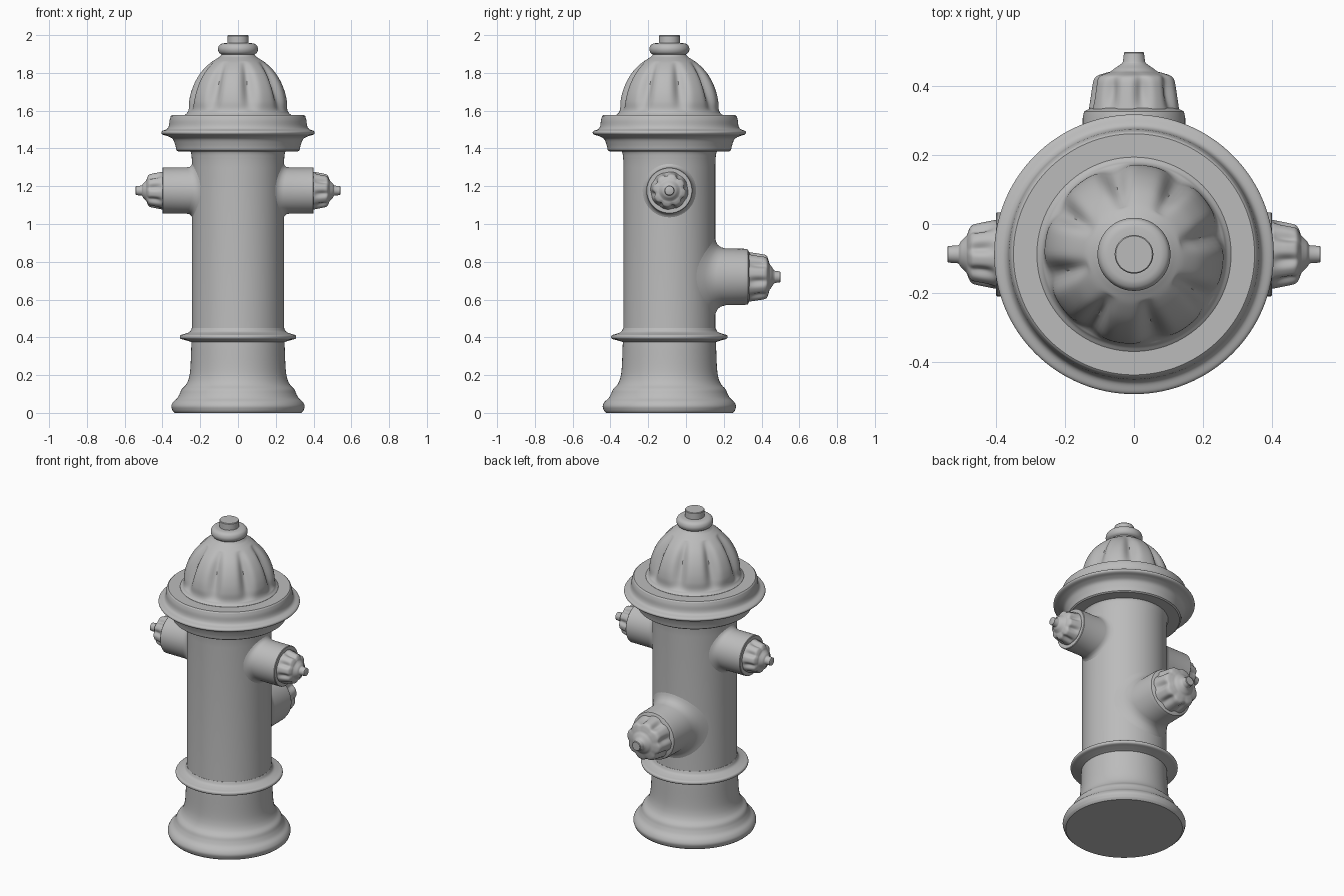
import bpy, bmesh, math
from mathutils import Vector

SEG = 128
CY = -0.088          # hydrant axis sits slightly towards the front
X, Y, Z = Vector((1, 0, 0)), Vector((0, 1, 0)), Vector((0, 0, 1))

paint = bpy.data.materials.new("grey_paint")
paint.diffuse_color = (0.5, 0.5, 0.5, 1)


def curve(pts, n=5):
    """Smooth spline through (radius, height) points."""
    p = [Vector(q) for q in pts]
    p = [2 * p[0] - p[1]] + p + [2 * p[-1] - p[-2]]
    out = []
    for i in range(1, len(p) - 2):
        a, b, c, d = p[i - 1:i + 3]
        for k in range(n):
            t = k / n
            out.append(tuple(0.5 * (2 * b + (c - a) * t + (2 * a - 5 * b + 4 * c - d) * t * t
                                    + (3 * b - a - 3 * c + d) * t ** 3)))
    return out + [tuple(pts[-1])]


def lathe(name, prof, origin=(0, CY, 0), axes=(X, Y, Z), flute=None, saddle=(), angle=35):
    """Revolve a profile; flute = (count, phase, depth, h0, h1, power).
    saddle rings hug the round barrel so that a nozzle blends into it."""
    bm = bmesh.new()
    o = Vector(origin)
    e1, e2, e3 = axes
    rings = []
    for i, (r, h) in enumerate(list(saddle) + list(prof)):
        ring = []
        for s in range(SEG):
            a = 2 * math.pi * s / SEG
            rr, hh = r, h
            if i < len(saddle):
                hh = h + math.sqrt(0.243 ** 2 - (r * math.cos(a)) ** 2)
            elif flute:
                n, ph, depth, h0, h1, pw = flute
                t = (h - h0) / (h1 - h0)
                if 0 < t < 1:
                    rr -= depth * math.sin(math.pi * t) ** 0.7 * (0.5 + 0.5 * math.cos(n * (a - ph))) ** pw
            ring.append(bm.verts.new(o + e1 * rr * math.cos(a) + e2 * rr * math.sin(a) + e3 * hh))
        rings.append(ring)
    for p, q in zip(rings, rings[1:]):
        for s in range(SEG):
            t = (s + 1) % SEG
            bm.faces.new((p[s], p[t], q[t], q[s]))
    bm.faces.new(rings[-1])
    if not saddle:
        bm.faces.new(rings[0])
    bmesh.ops.recalc_face_normals(bm, faces=bm.faces)
    # make sure open shells face outward
    f = max(bm.faces, key=lambda g: (g.calc_center_median() - o).dot(e3))
    if f.normal.dot(e3) < 0:
        bmesh.ops.reverse_faces(bm, faces=bm.faces)
    me = bpy.data.meshes.new(name)
    bm.to_mesh(me)
    bm.free()
    me.materials.append(paint)
    ob = bpy.data.objects.new(name, me)
    bpy.context.collection.objects.link(ob)
    bpy.ops.object.select_all(action='DESELECT')
    ob.select_set(True)
    bpy.context.view_layer.objects.active = ob
    bpy.ops.object.shade_smooth_by_angle(angle=math.radians(angle))
    return ob


# Barrel with flared foot
lathe("barrel", [(0.335, 0.0)] + curve([(0.346, 0.01), (0.353, 0.035), (0.343, 0.058), (0.322, 0.078),
      (0.309, 0.1), (0.298, 0.125), (0.275, 0.15), (0.26, 0.185), (0.252, 0.24), (0.247, 0.36)])
      + [(0.243, 0.42), (0.243, 1.3)] + curve([(0.244, 1.34), (0.25, 1.38), (0.27, 1.4)]))

# Thin collar on the lower barrel
lathe("lower_collar", [(0.235, 0.37)] + curve([(0.255, 0.378), (0.282, 0.386), (0.303, 0.392), (0.308, 0.402),
      (0.303, 0.412), (0.28, 0.419), (0.255, 0.43), (0.244, 0.45)]) + [(0.235, 0.45)])

# Wide flange under the bonnet
lathe("flange", [(0.24, 1.385), (0.318, 1.385)] + curve([(0.326, 1.391), (0.333, 1.42), (0.346, 1.45),
      (0.372, 1.465), (0.398, 1.473), (0.406, 1.483), (0.4, 1.493), (0.376, 1.503), (0.366, 1.52),
      (0.362, 1.55), (0.356, 1.571)]) + [(0.35, 1.576), (0.2, 1.576)])

# Fluted bonnet
lathe("bonnet", [(0.282, 1.57)] + curve([(0.282, 1.577), (0.268, 1.59), (0.261, 1.61), (0.259, 1.65),
      (0.248, 1.7), (0.226, 1.755), (0.193, 1.807), (0.15, 1.85), (0.115, 1.874), (0.098, 1.885),
      (0.085, 1.9)], 6) + [(0.08, 1.91)],
      flute=(8, math.radians(14), 0.034, 1.595, 1.86, 3))

# Top ring and operating nut
lathe("top_ring", [(0.075, 1.89)] + curve([(0.085, 1.896), (0.1, 1.907), (0.106, 1.926), (0.1, 1.945),
      (0.085, 1.955), (0.065, 1.958)]) + [(0.04, 1.958)])
lathe("top_nut", [(0.056, 1.94), (0.056, 1.996), (0.053, 2.0)])

# Two side nozzles with fluted caps
side_cap = ([(0.098, 0.39)] + curve([(0.1, 0.405), (0.096, 0.425), (0.091, 0.45), (0.085, 0.47), (0.07, 0.48),
            (0.056, 0.485), (0.048, 0.492), (0.038, 0.502), (0.028, 0.508)])
            + [(0.026, 0.512), (0.024, 0.54), (0.021, 0.542)])
for name, s in (("right", 1), ("left", -1)):
    ax = (Y * s, Z, X * s)
    pos = (0, CY, 1.177)
    lathe(name + "_nozzle", [(0.122, 0.398), (0.119, 0.401)], pos, ax,
          saddle=[(0.15, -0.004), (0.135, 0.003), (0.126, 0.012), (0.122, 0.03)])
    lathe(name + "_cap", side_cap, pos, ax, flute=(8, 0.2, 0.014, 0.4, 0.485, 2))

# Large rear nozzle with fluted cap (heights measured from the axis)
pos = (0, CY, 0.72)
ax = (-X, Z, Y)
lathe("rear_nozzle", [(0.149, 0.395), (0.145, 0.415), (0.125, 0.425)], pos, ax,
      saddle=[(0.215, -0.004), (0.19, 0.003), (0.17, 0.013), (0.157, 0.03), (0.15, 0.055)])
lathe("rear_cap", [(0.132, 0.395)] + curve([(0.133, 0.412), (0.129, 0.44), (0.123, 0.48), (0.118, 0.505),
      (0.108, 0.518), (0.085, 0.526), (0.068, 0.531), (0.056, 0.54), (0.042, 0.549), (0.034, 0.556)])
      + [(0.032, 0.56), (0.029, 0.585), (0.026, 0.588)], pos, ax,
      flute=(8, 0.2, 0.018, 0.41, 0.53, 2))
